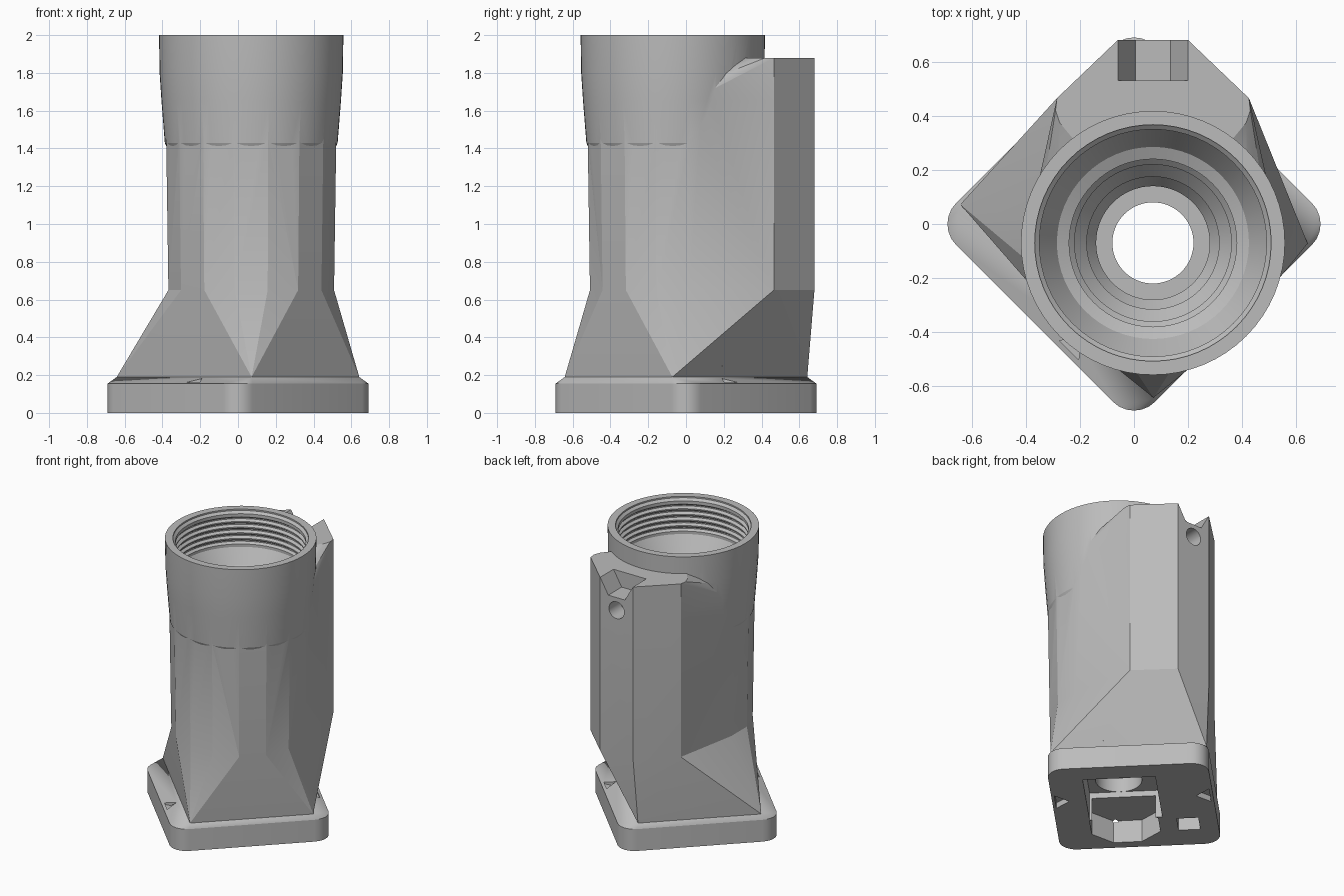
import bpy, bmesh, math
from math import cos, sin, pi
from mathutils import Vector, Matrix

if "Cube" in bpy.data.objects:
    bpy.data.objects.remove(bpy.data.objects["Cube"])

CX, CY = 0.07, -0.07          # tube axis
S = math.sqrt(0.5)

grey = bpy.data.materials.new("plain grey")
grey.use_nodes = True
grey.diffuse_color = (0.5, 0.5, 0.5, 1)
grey.node_tree.nodes["Principled BSDF"].inputs["Base Color"].default_value = (0.5, 0.5, 0.5, 1)


def finish(name, bm):
    bmesh.ops.recalc_face_normals(bm, faces=bm.faces[:])
    mesh = bpy.data.meshes.new(name)
    bm.to_mesh(mesh)
    bm.free()
    mesh.materials.append(grey)
    ob = bpy.data.objects.new(name, mesh)
    bpy.context.collection.objects.link(ob)
    return ob


def hull(name, points):
    bm = bmesh.new()
    for p in points:
        bm.verts.new(p)
    r = bmesh.ops.convex_hull(bm, input=bm.verts[:])
    junk = {g for g in r["geom_interior"] + r["geom_unused"] if isinstance(g, bmesh.types.BMVert)}
    bmesh.ops.delete(bm, geom=list(junk), context='VERTS')
    bmesh.ops.dissolve_limit(bm, angle_limit=0.002, verts=bm.verts[:], edges=bm.edges[:])
    return finish(name, bm)


def lathe(name, profile, n=64):
    bm = bmesh.new()
    rings = [[bm.verts.new((CX + r * cos(2 * pi * i / n), CY + r * sin(2 * pi * i / n), z))
              for i in range(n)] for r, z in profile]
    for a, b in zip(rings, rings[1:]):
        for i in range(n):
            j = (i + 1) % n
            bm.faces.new((a[i], a[j], b[j], b[i]))
    bm.faces.new(rings[0])
    bm.faces.new(rings[-1])
    return finish(name, bm)


def at(points, z):
    return [(x, y, z) for x, y in points]


def uv(u, v):
    # coordinates along the sides of the turned square base
    return (-(u + v) * S, (v - u) * S)


def prism(name, points, z0, z1):
    return hull(name, at(points, z0) + at(points, z1))


def box(u0, u1, v0, v1):
    return [uv(u, v) for u in (u0, u1) for v in (v0, v1)]


def combine(target, other, mode):
    m = target.modifiers.new("join", 'BOOLEAN')
    m.operation, m.solver, m.object = mode, 'EXACT', other
    bpy.ops.object.select_all(action='DESELECT')
    bpy.context.view_layer.objects.active = target
    target.select_set(True)
    bpy.ops.object.modifier_apply(modifier=m.name)
    bpy.data.objects.remove(other)


# Square foot with rounded corners and two sloped ledges
half, rad = 0.52, 0.11
foot_outline = [uv(su * (half - rad) + rad * cos(a * pi / 12), sv * (half - rad) + rad * sin(a * pi / 12))
                for su in (1, -1) for sv in (1, -1) for a in range(24)]
shoulder = box(-0.403, 0.403, -0.505, 0.505)
body = hull("housing", at(foot_outline, 0) + at(foot_outline, 0.155) + at(shoulder, 0.19))

# Tube section with the angular back spine
spine = [(CX + s * w, y) for s in (1, -1) for w, y in ((0.13, 0.68), (0.355, 0.465))]


def section(r, z):
    ring = [(CX + r * cos((i + 0.5) * pi / 8), CY + r * sin((i + 0.5) * pi / 8)) for i in range(16)]
    return at(ring + spine, z)


parts = [
    hull("flared_skirt", at(shoulder, 0.19) + section(0.447, 0.65)),
    hull("shaft", section(0.447, 0.65) + section(0.462, 1.65)),
    hull("spine_top", section(0.462, 1.65) + at(spine, 1.88)
         + [(CX + s * w, y, 1.88) for s in (1, -1)
            for w, y in ((0.36, 0.42), (0.345, 0.375), (0.3, 0.34), (0.2, 0.2))]),
    lathe("collar", [(0.4, 1.3), (0.4575, 1.43), (0.475, 1.65), (0.485, 1.8), (0.488, 2.0)]),
]
for p in parts:
    combine(body, p, 'UNION')

# Bore with thread grooves near the mouth and steps further down
bore = [(0.15, -0.1), (0.15, 0.3), (0.21, 0.3), (0.21, 0.5), (0.245, 0.55), (0.245, 0.7),
        (0.29, 0.75), (0.29, 1.4), (0.31, 1.42), (0.31, 1.62), (0.355, 1.64), (0.42, 1.74)]
for i in range(5):
    z = 1.76 + i * 0.04
    bore += [(0.42, z), (0.437, z + 0.012), (0.437, z + 0.02), (0.42, z + 0.032)]
bore += [(0.42, 1.975), (0.437, 1.99), (0.437, 2.1)]

cutters = [
    lathe("bore", bore),
    # Pockets under the foot
    prism("long_pocket", box(-0.37, 0.15, -0.3, 0.17), -0.1, 0.2),
    prism("eight_sided_pocket", [uv(0.25 + 0.22 * cos((i + 0.5) * pi / 4),
                                    -0.08 + 0.24 * sin((i + 0.5) * pi / 4)) for i in range(8)], -0.1, 0.16),
    prism("small_pocket", box(0.18, 0.33, 0.26, 0.4), -0.1, 0.12),
    # Flared notch in the spine top
    hull("notch", [(CX + s * w, y, z) for s in (1, -1) for y in (0.53, 0.8)
                   for w, z in ((0.065, 1.77), (0.13, 1.882), (0.13, 1.95))]),
    # Screw hole through the back face
    hull("screw_hole", [(CX + 0.06 * cos(a * pi / 12), y, 1.68 + 0.06 * sin(a * pi / 12))
                        for a in range(24) for y in (0.55, 0.8)]),
]
# Arrow marks below the foot and on both ledges
for s in (1, -1):
    cutters.append(prism("arrow_below", [uv(-0.18, s * 0.5), uv(-0.02, s * 0.5), uv(-0.1, s * 0.41)], -0.1, 0.04))
    cutters.append(prism("arrow_above", [uv(s * 0.5, -0.21), uv(s * 0.5, -0.11), uv(s * 0.43, -0.16)], 0.15, 0.25))
for c in cutters:
    combine(body, c, 'DIFFERENCE')

bpy.ops.object.select_all(action='DESELECT')
body.select_set(True)
bpy.context.view_layer.objects.active = body
bpy.ops.object.shade_smooth_by_angle(angle=math.radians(18))
